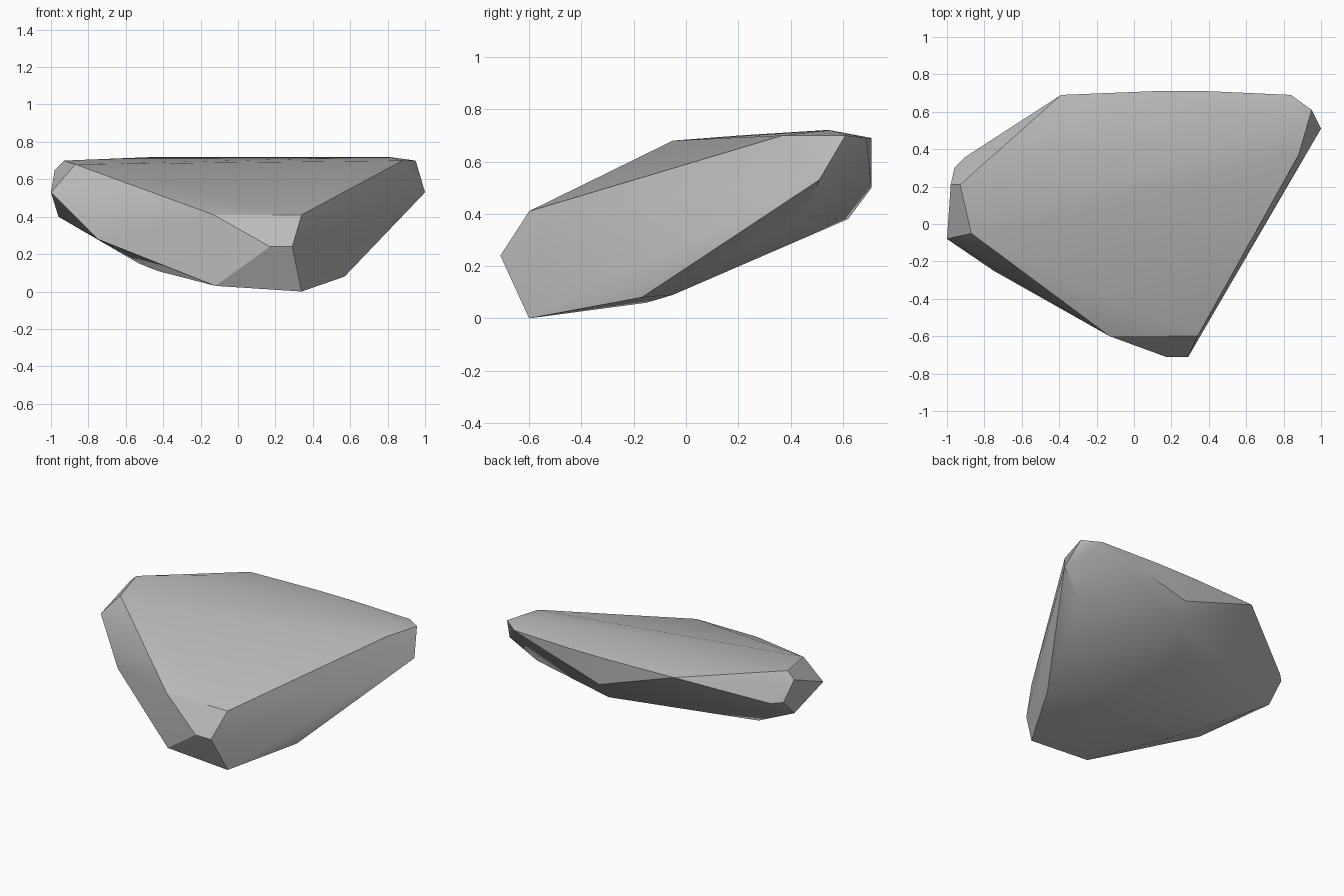
import bpy
import bmesh
import math
from mathutils import Vector

# Remove the default object
default_cube = bpy.data.objects.get("Cube")
if default_cube:
    bpy.data.objects.remove(default_cube, do_unlink=True)

# Corner groups of the chipped boulder, in hundredths of a unit
CORNERS = {
    "front_nose": [(17, -71, 24), (29, -71, 24), (34, -60, 0), (-12, -60, 3),
                   (34, -60, 41), (-13, -60, 41)],
    "right_end": [(95, 61, 70), (100, 51, 53), (88, 37, 70), (84, 69, 69),
                  (83, 45, 39), (57, -17, 8)],
    "back_edge": [(40, 71, 69), (10, 71, 69), (-39, 69, 69), (17, 71, 50),
                  (16, 62, 38)],
    "top_ridge": [(-43, 53, 72), (80, 55, 72)],
    "left_end": [(-87, -5, 68), (-93, 21, 70), (-98, 21, 65), (-100, -8, 53),
                 (-96, 30, 52), (-90, 36, 52), (-96, 18, 40)],
    "underside": [(-75, -25, 28), (-53, -4, 15), (-43, -15, 11),
                  (10, -15, 6), (40, -5, 9)],
}


def make_material(name, colour):
    material = bpy.data.materials.new(name)
    material.use_nodes = True
    material.diffuse_color = colour
    for node in material.node_tree.nodes:
        if node.type == "BSDF_PRINCIPLED":
            node.inputs["Base Color"].default_value = colour
            node.inputs["Roughness"].default_value = 0.9
    return material


def make_hull(name, groups, material):
    """Wrap a convex stone surface around all the corner groups."""
    bm = bmesh.new()
    for corners in groups.values():
        for corner in corners:
            bm.verts.new(Vector(corner) / 100)
    result = bmesh.ops.convex_hull(bm, input=bm.verts[:])
    unused = set(result["geom_interior"] + result["geom_unused"])
    loose = [v for v in bm.verts if v in unused or not v.link_faces]
    bmesh.ops.delete(bm, geom=loose, context="VERTS")
    # Merge nearly flat triangles into broad facets
    bmesh.ops.dissolve_limit(bm, angle_limit=math.radians(1),
                             verts=bm.verts[:], edges=bm.edges[:])
    bmesh.ops.recalc_face_normals(bm, faces=bm.faces[:])
    mesh = bpy.data.meshes.new(name)
    bm.to_mesh(mesh)
    bm.free()
    mesh.materials.append(material)
    stone = bpy.data.objects.new(name, mesh)
    bpy.context.collection.objects.link(stone)
    return stone


# Single stone with soft facets and crisp chipped edges
stone_grey = make_material("stone_grey", (0.5, 0.5, 0.5, 1.0))
boulder = make_hull("boulder", CORNERS, stone_grey)
bpy.ops.object.select_all(action="DESELECT")
boulder.select_set(True)
bpy.context.view_layer.objects.active = boulder
bpy.ops.object.shade_smooth_by_angle(angle=math.radians(30))
